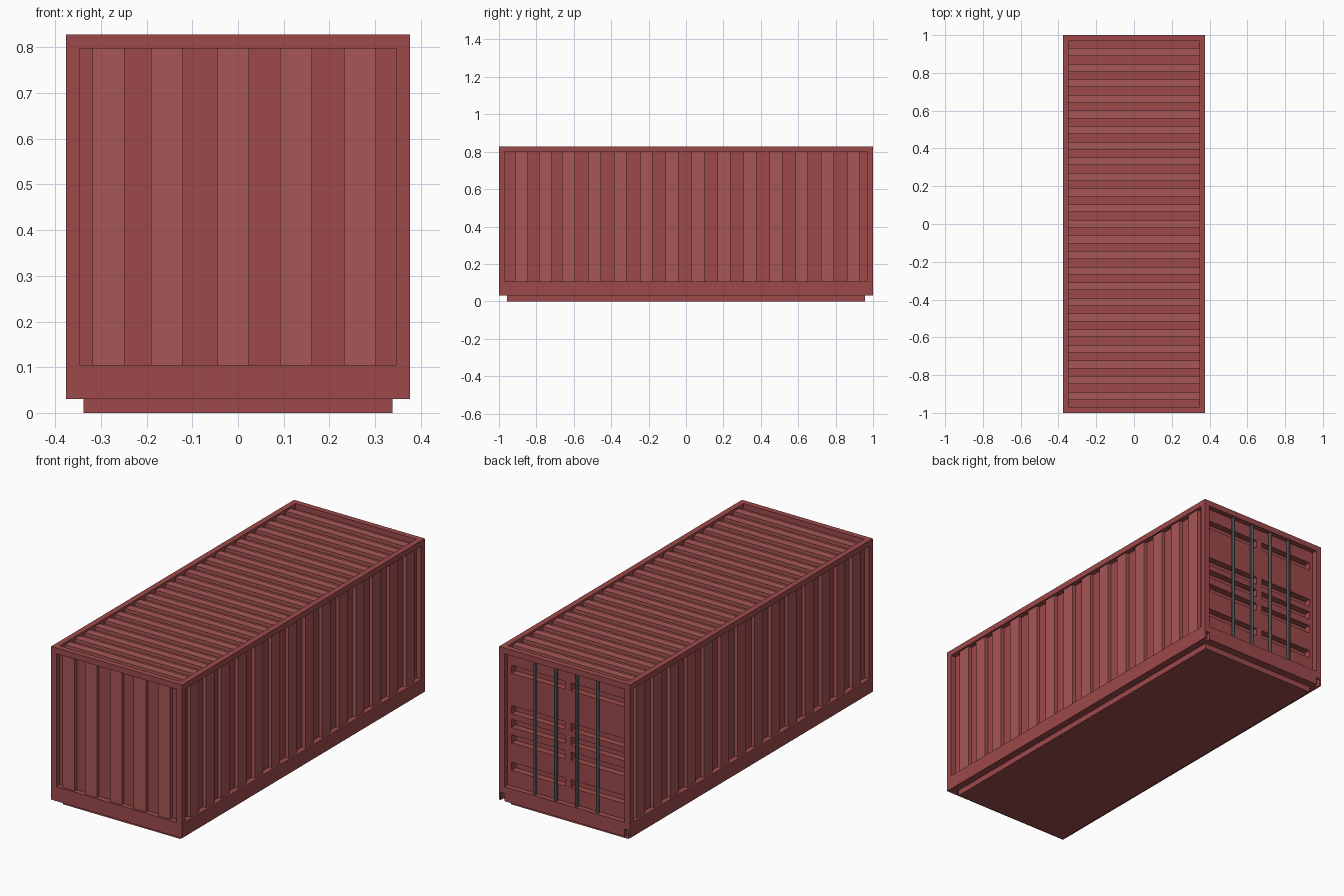
import bpy, bmesh
from mathutils import Matrix, Vector

if "Cube" in bpy.data.objects:
    bpy.data.objects.remove(bpy.data.objects["Cube"])


def material(name, color):
    m = bpy.data.materials.new(name)
    m.diffuse_color = (*color, 1)
    m.use_nodes = True
    m.node_tree.nodes["Principled BSDF"].inputs["Base Color"].default_value = m.diffuse_color
    return m


RED = material("red_paint", (0.34, 0.068, 0.07))
RIB = material("light_red_paint", (0.39, 0.092, 0.092))
STEEL = material("steel", (0.13, 0.14, 0.14))


def boxes(name, items, mat=None):
    """One object from boxes given as (x0, x1, y0, y1, z0, z1)."""
    bm = bmesh.new()
    for x0, x1, y0, y1, z0, z1 in items:
        mid = Vector((x0 + x1, y0 + y1, z0 + z1)) / 2
        size = Matrix.Diagonal((abs(x1 - x0), abs(y1 - y0), abs(z1 - z0), 1))
        bmesh.ops.create_cube(bm, size=1, matrix=Matrix.Translation(mid) @ size)
    mesh = bpy.data.meshes.new(name)
    bm.to_mesh(mesh)
    bm.free()
    ob = bpy.data.objects.new(name, mesh)
    bpy.context.collection.objects.link(ob)
    if mat:
        mesh.materials.append(mat)
    return ob


def cut(ob, items):
    cutter = boxes("cutter", items)
    cutter.hide_render = True
    mod = ob.modifiers.new("cut", 'BOOLEAN')
    mod.operation = 'DIFFERENCE'
    mod.solver = 'EXACT'
    mod.object = cutter
    bpy.context.view_layer.objects.active = ob
    bpy.ops.object.modifier_apply(modifier=mod.name)
    bpy.data.objects.remove(cutter)


W, L, Z0, Z1 = 0.377, 1.0, 0.03, 0.828   # outer half width, half length, heights
IW, IL, S0, S1 = 0.347, 0.97, 0.105, 0.798  # recessed panel limits
D = 0.028                                 # recess depth
OUT = 0.018                               # rib height

# Body: recessed panels leave the frame standing
body = boxes("container_body", [(-W, W, -L, L, Z0, Z1)], RED)
cut(body, [(W - D, W + 0.1, -IL, IL, S0, S1),
           (-W - 0.1, -W + D, -IL, IL, S0, S1),
           (-IW, IW, -L - 0.1, -L + D, S0, S1),
           (-IW, IW, L - D, L + 0.1, S0, S1),
           (-IW, IW, -IL, IL, Z1 - D, Z1 + 0.1)])

# Door grooves and the two slots in the rear sill
notches = []
for s in (-1, 1):
    for z in (0.712, 0.502, 0.43, 0.35, 0.207):
        notches.append((s * 0.018, s * 0.325, L - D - 0.035, L + 0.1, z - 0.021, z + 0.021))
    notches.append((s * 0.347, s * 0.368, L - 0.02, L + 0.1, 0.0, 0.07))
cut(body, notches)

# Underside base
boxes("base", [(-0.338, 0.338, -0.958, 0.958, 0, Z0)], RED)

# Corrugation ribs on both long sides
starts = [-0.914, -0.786] + [-0.663 + 0.1386 * i for i in range(12)]
for name, s in (("right_ribs", 1), ("left_ribs", -1)):
    boxes(name, [(s * (W - D), s * (W - D + OUT), y, y + 0.069, S0, S1) for y in starts], RIB)

# Front wall ribs
boxes("front_ribs", [(x, x + 0.07, -L + D - OUT, -L + D, S0, S1)
                     for x in (-0.318, -0.19, -0.046, 0.092, 0.232)], RIB)

# Roof ribs
boxes("roof_ribs", [(-IW, IW, y - 0.041, y, Z1 - D, Z1 - D + OUT)
                    for y in (0.931 - 0.0827 * i for i in range(23))], RIB)

# Door locking bars
for i, x in enumerate((-0.18, -0.06, 0.06, 0.18)):
    bpy.ops.mesh.primitive_cylinder_add(vertices=8, radius=0.009, depth=S1 - S0,
                                        location=(x, 0.984, (S0 + S1) / 2))
    bar = bpy.context.object
    bar.name = f"locking_bar_{i + 1}"
    bar.data.materials.append(STEEL)
